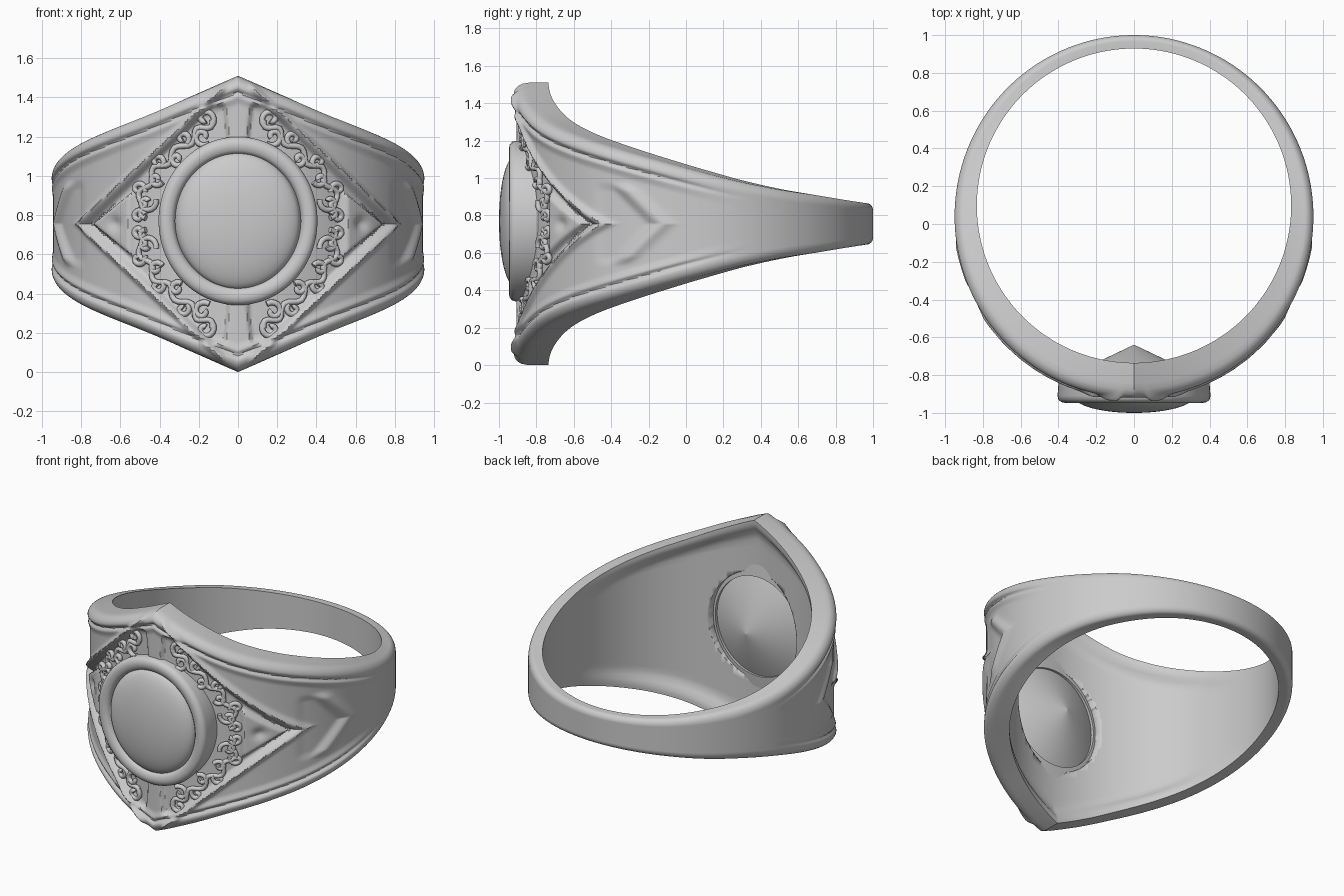
import bpy, bmesh, math
from math import sin, cos, pi, sqrt, exp

if "Cube" in bpy.data.objects:
    bpy.data.objects.remove(bpy.data.objects["Cube"])

ZC = 0.755                       # mid height of the ring
HALF = [.755, .655, .56, .485, .42, .355, .29, .23, .185, .155, .13, .115, .11]  # every 15 deg


def smooth(a, b, x):
    t = min(max((x - a) / (b - a), 0), 1)
    return t * t * (3 - 2 * t)


def gauss(x, w):
    return exp(-(x / w) ** 2)


def half_height(th):
    p = [.85] + HALF + [.115, .13]
    f = abs(th) / pi * 12
    i = min(int(f), 11)
    t = f - i
    a, b, c, d = p[i:i + 4]
    return b + .5 * t * (c - a + t * (2*a - 5*b + 4*c - d + t * (3*(b - c) + d - a)))


def relief(th, z, d, h):
    """Radial offset of the outer surface: rounded rim, groove, sunk panels, raised borders."""
    deg, az = abs(th) * 180 / pi, abs(z)
    w = 1 - smooth(70, 110, deg)
    e = min(d / min(.06, h * .35), 1)
    off = -.45 * (.125 + .05 * cos(th)) * (1 - sqrt(max(0, 1 - (1 - e) ** 2)))
    off -= w * (.016 * gauss(d - .085, .013) + .014 * smooth(.09, .15, d))
    if deg < 85:
        x = .95 * abs(sin(th))
        s = .76 - az - .93 * x                       # distance inside the diamond frame
        off += .024 * gauss(s, .022) * smooth(.05, .09, x)
        rib = smooth(.04, .065, x - .12 * max(0, az - .45))
        off -= .024 * smooth(.02, .05, s) * rib * (1 - smooth(.59, .62, az))
        tri = min(x - .53, (.77 - x) * .8 - az)      # triangular side plate
        off += .034 * smooth(0, .03, tri) - .02 * gauss(x - .63, .03) * gauss(az, .035)
    chev = 80 - deg - az * 65                        # pointed shoulder border
    off += .018 * gauss(chev, 3) * (1 - smooth(.17, .23, az))
    off -= .008 * smooth(2, 6, chev) * (1 - smooth(.17, .23, az)) * smooth(55, 60, deg)
    return off


def outer_radius(th):
    return .95 + .01 * cos(th) ** 2


def finish(name, bm, angle=40):
    bmesh.ops.recalc_face_normals(bm, faces=bm.faces)
    me = bpy.data.meshes.new(name)
    bm.to_mesh(me)
    bm.free()
    ob = bpy.data.objects.new(name, me)
    bpy.context.collection.objects.link(ob)
    bpy.ops.object.select_all(action='DESELECT')
    ob.select_set(True)
    bpy.context.view_layer.objects.active = ob
    bpy.ops.object.shade_smooth_by_angle(angle=math.radians(angle))
    return ob


def bridge(bm, rings, closed):
    n = len(rings)
    for i in range(n if closed else n - 1):
        a, b = rings[i], rings[(i + 1) % n]
        for j in range(len(a)):
            k = (j + 1) % len(a)
            bm.faces.new((a[j], a[k], b[k], b[j]))


def lathe(name, profile, zs, closed=False, seg=96):
    """Turn (radius, y) points about the y axis, stretched in z."""
    bm = bmesh.new()
    rings = [[bm.verts.new((r * cos(2*pi*k/seg), y, .77 + zs * r * sin(2*pi*k/seg)))
              for k in range(seg)] for r, y in profile]
    bridge(bm, rings, closed)
    if not closed:
        bm.faces.new(rings[0])
        bm.faces.new(rings[-1])
    return finish(name, bm)


# Ring band: tapering shank with carved front, hollowed inside
NT, NO, NI = 340, 124, 28
bm = bmesh.new()
rings = []
for i in range(NT):
    t = -pi + 2 * pi * i / NT
    th = t - .35 * sin(t)
    h = half_height(th)
    ring = []
    for j in range(NO + 1):
        u = -1 + 2 * j / NO
        z = h * (.5 * u + .5 * sin(pi * u / 2))
        r = outer_radius(th) + relief(th, z, h - abs(z), h)
        ring.append(bm.verts.new((r * sin(th), .04 - r * cos(th), ZC + z)))
    for j in range(NI + 1):
        u = 1 - 2 * j / NI
        z = h * (.5 * u + .5 * sin(pi * u / 2))
        hollow = .045 * smooth(.03, .12, h - abs(z)) * (1 - smooth(.6, 1.6, abs(th)))
        r = .832 + hollow
        ring.append(bm.verts.new((r * sin(th), .097 - r * cos(th), ZC + z)))
    rings.append(ring)
bridge(bm, rings, True)
band = finish("ring_band", bm)

# Opening behind the stone
cutter = lathe("stone_opening", [(.335, -1.2), (.335, -.4)], 1.1)
cutter.hide_render = True
mod = band.modifiers.new("opening", 'BOOLEAN')
mod.operation, mod.object, mod.solver = 'DIFFERENCE', cutter, 'EXACT'
bpy.context.view_layer.objects.active = band
bpy.ops.object.modifier_apply(modifier="opening")
bpy.data.objects.remove(cutter)

# Oval bezel and domed stone with conical back
lathe("bezel", [(.395, -.78), (.405, -.91), (.4, -.93), (.385, -.943), (.365, -.947),
                (.34, -.942), (.325, -.928), (.318, -.90), (.318, -.77)], 1.06, True)
dome = [(.315 * sin(a * pi / 24), -.915 - .085 * cos(a * pi / 24)) for a in range(1, 13)]
lathe("stone", [(.002, -1.0)] + dome + [(.328, -.9), (.328, -.795), (.002, -.64)], 1.1)


# Scrollwork: a wavy vine with curls in each quarter of the diamond frame
PATH = [(.13, .53), (.22, .45), (.34, .345), (.44, .25), (.50, .12), (.47, .03)]


def along(t):
    f = t * (len(PATH) - 1)
    i = min(int(f), len(PATH) - 2)
    (ax, az), (bx, bz) = PATH[i], PATH[i + 1]
    l = math.hypot(bx - ax, bz - az)
    return (ax + (bx - ax) * (f - i), az + (bz - az) * (f - i), (bz - az) / l, (ax - bx) / l)


strokes = []
vine = []
for k in range(41):
    x, z, nx, nz = along(k / 40)
    o = .022 * sin(k / 40 * 5 * 2 * pi)
    vine.append((x + nx * o, z + nz * o))
strokes.append(vine)
for k in range(9):
    x, z, nx, nz = along(.04 + .92 * k / 8)
    side = 1 if k % 2 else -1
    size = .05 if k in (0, 1, 7) else .036
    a0 = math.atan2(nz, nx)
    strokes.append([(x + side * nx * .03 + size * (1 - q / 18) * cos(a0 + side * q * .42),
                     z + side * nz * .03 + size * (1 - q / 18) * sin(a0 + side * q * .42))
                    for q in range(15)])

cu = bpy.data.curves.new("scrollwork", 'CURVE')
cu.dimensions = '3D'
cu.bevel_depth, cu.bevel_resolution, cu.use_fill_caps = .015, 2, True
for sx in (-1, 1):
    for sz in (-1, 1):
        for pts in strokes:
            sp = cu.splines.new('POLY')
            sp.points.add(len(pts) - 1)
            for p, (x, z) in zip(sp.points, pts):
                p.co = (sx * x, .04 - sqrt(.932 ** 2 - x * x), ZC + sz * z, 1)
                p.radius = 1
scroll = bpy.data.objects.new("scrollwork", cu)
bpy.context.collection.objects.link(scroll)
